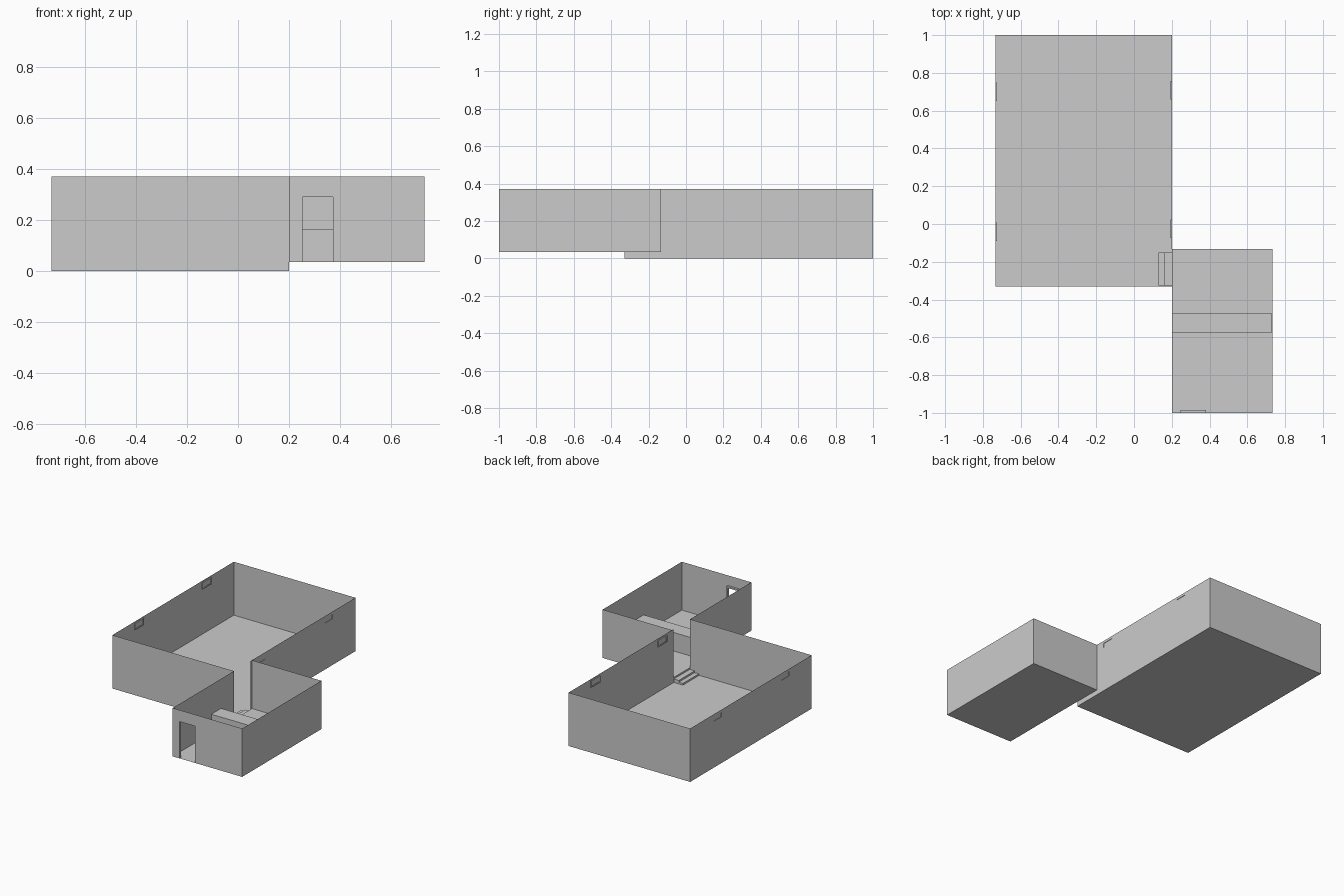
import bpy, bmesh

if "Cube" in bpy.data.objects:
    bpy.data.objects.remove(bpy.data.objects["Cube"])

XL, XM, XR = -0.732, 0.2, 0.732      # left, shared and right wall planes
YF, YS, YB, YT = -1.0, -0.33, -0.133, 1.0
Z0, Z1, ZT = 0.0, 0.035, 0.37        # hall floor, lobby floor, wall top


def finish(name, bm):
    bmesh.ops.remove_doubles(bm, verts=bm.verts, dist=1e-5)
    me = bpy.data.meshes.new(name)
    bm.to_mesh(me)
    bm.free()
    ob = bpy.data.objects.new(name, me)
    bpy.context.collection.objects.link(ob)
    return ob


def sheet(name, axis, plane, a, b, holes=()):
    """Single-surface rectangle (a0,b0)-(a1,b1) across an axis, with rectangular holes."""
    bm = bmesh.new()
    us = sorted({*a, *[v for h in holes for v in h[:2]]})
    vs = sorted({*b, *[v for h in holes for v in h[2:]]})

    def point(u, v):
        p = [u, v]
        p.insert(axis, plane)
        return bm.verts.new(p)

    for u0, u1 in zip(us, us[1:]):
        for v0, v1 in zip(vs, vs[1:]):
            cu, cv = (u0 + u1) / 2, (v0 + v1) / 2
            if any(h[0] < cu < h[1] and h[2] < cv < h[3] for h in holes):
                continue
            bm.faces.new([point(u0, v0), point(u1, v0), point(u1, v1), point(u0, v1)])
    return finish(name, bm)


def add_box(bm, x, y, z):
    r = bmesh.ops.create_cube(bm, size=1)
    for v in r["verts"]:
        v.co = [lo + (c + 0.5) * (hi - lo) for c, (lo, hi) in zip(v.co, (x, y, z))]


def boxes(name, parts):
    bm = bmesh.new()
    for p in parts:
        add_box(bm, *p)
    return finish(name, bm)


# Floors
sheet("hall_floor", 2, Z0, (XL, XM), (YS, YT))
sheet("lobby_floor", 2, Z1, (XM, XR), (YF, YB))

# Hall walls with high window openings
WZ = (0.313, 0.36)
left_windows = [(-0.09, 0.008), (0.65, 0.748)]
right_windows = [(-0.073, 0.025), (0.66, 0.758)]
sheet("hall_left_wall", 0, XL, (YS, YT), (Z0, ZT), [w + WZ for w in left_windows])
sheet("hall_right_wall", 0, XM, (-0.15, YT), (Z0, ZT), [w + WZ for w in right_windows])
sheet("hall_back_wall", 1, YT, (XL, XM), (Z0, ZT))
sheet("hall_front_wall", 1, YS, (XL, XM), (Z0, ZT))

# Lobby walls with the doorway
sheet("lobby_front_wall", 1, YF, (XM, XR), (Z1, ZT), [(0.245, 0.38, Z1, 0.30)])
sheet("lobby_back_wall", 1, YB, (XM, XR), (Z1, ZT))
sheet("lobby_left_wall", 0, XM, (YF, YS), (Z1, ZT))
sheet("lobby_right_wall", 0, XR, (YF, YB), (Z1, ZT))

# Window frames with panes
for side, plane, inward, windows in (("left", XL, 0.006, left_windows),
                                     ("right", XM, -0.006, right_windows)):
    for i, (y0, y1) in enumerate(windows):
        x = tuple(sorted((plane, plane + inward)))
        t = 0.008
        boxes(f"{side}_window_frame_{i + 1}", [
            (x, (y0, y0 + t), WZ), (x, (y1 - t, y1), WZ),
            (x, (y0 + t, y1 - t), (WZ[0], WZ[0] + t)),
            (x, (y0 + t, y1 - t), (WZ[1] - t, WZ[1]))])
        sheet(f"{side}_window_pane_{i + 1}", 0, plane + inward / 2,
              (y0 + t, y1 - t), (WZ[0] + t, WZ[1] - t))

# Door frame
depth = (YF, YF + 0.014)
boxes("door_frame", [(( 0.245, 0.253), depth, (Z1, 0.30)),
                     ((0.372, 0.38), depth, (Z1, 0.30)),
                     ((0.253, 0.372), depth, (0.29, 0.30))])

# Steps and riser joining the two floor levels
sheet("floor_riser", 0, XM, (YS, -0.15), (Z0, Z1))
boxes("lower_step", [((0.13, 0.165), (-0.326, -0.152), (Z0, 0.012))])
boxes("upper_step", [((0.162, XM), (-0.326, -0.152), (Z0, 0.024))])

# Counter across the lobby
boxes("counter_body", [((XM, 0.726), (-0.574, -0.473), (Z1, 0.15))])
boxes("counter_top", [((XM, 0.728), (-0.577, -0.47), (0.15, 0.165))])
